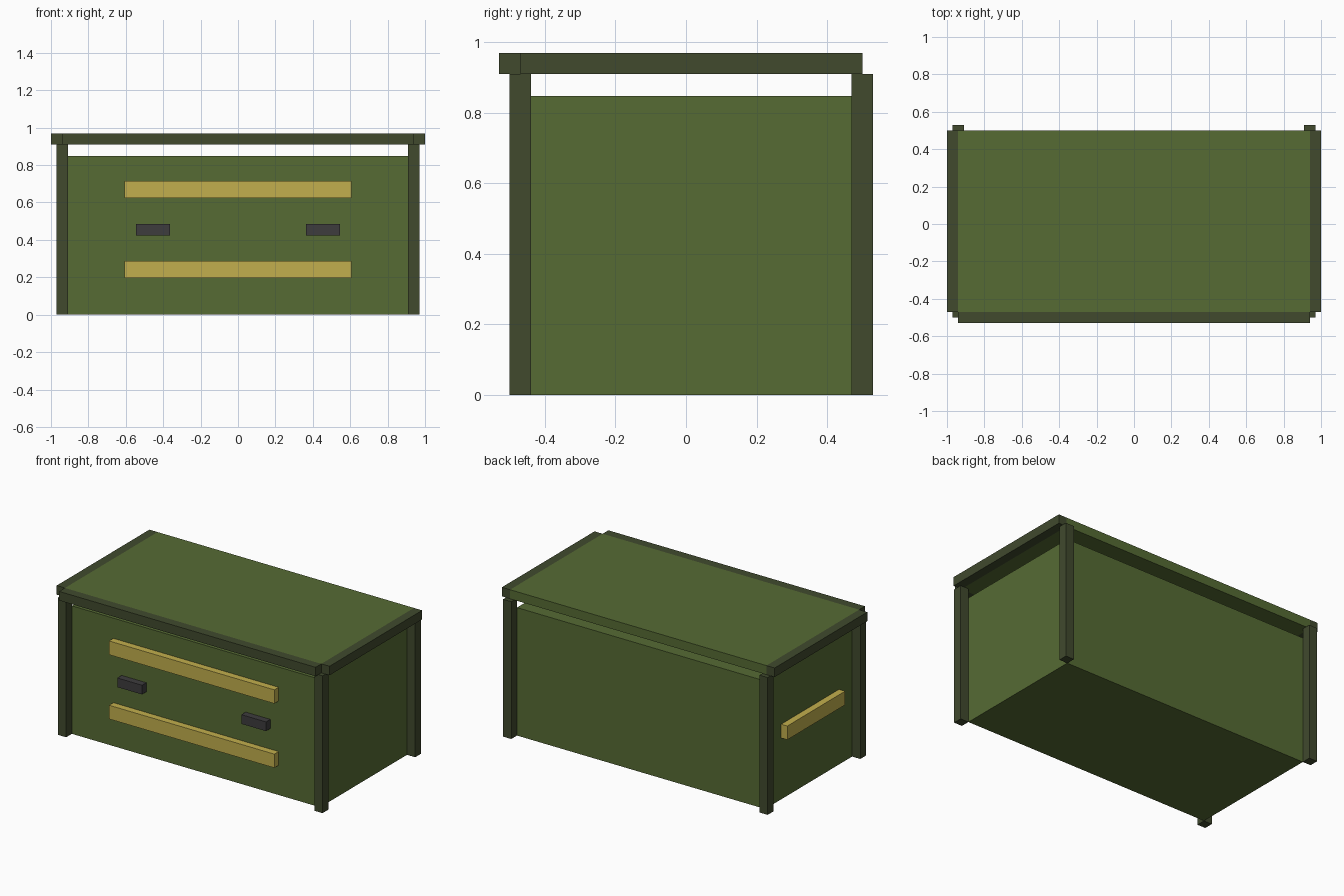
import bpy

if "Cube" in bpy.data.objects:
    bpy.data.objects.remove(bpy.data.objects["Cube"])


def material(name, rgb):
    m = bpy.data.materials.new(name)
    m.diffuse_color = (*rgb, 1)
    m.use_nodes = True
    m.node_tree.nodes["Principled BSDF"].inputs["Base Color"].default_value = m.diffuse_color
    return m


GREEN = material("green_panel", (0.093, 0.146, 0.034))
DARK = material("dark_trim", (0.052, 0.068, 0.027))
YELLOW = material("yellow_strip", (0.54, 0.43, 0.075))
BLACK = material("latch_metal", (0.048, 0.045, 0.048))


def box(name, xs, ys, zs, mat):
    """Box from its (min, max) extents on each axis."""
    spans = (xs, ys, zs)
    bpy.ops.mesh.primitive_cube_add(size=1, location=[(a + b) / 2 for a, b in spans])
    ob = bpy.context.object
    ob.name = name
    for v in ob.data.vertices:
        for i, (a, b) in enumerate(spans):
            v.co[i] *= b - a
    ob.data.materials.append(mat)
    return ob


W = 0.06                              # trim width
X, FRONT, BACK = 0.91, -0.44, 0.47    # body extents
LX, LF, LB = 0.94, -0.47, 0.50        # lid extents
LID = (0.91, 0.97)
PROUD = 0.045                         # strips stand off the body

# Chest body and raised lid
box("chest_body", (-X, X), (FRONT, BACK), (0, 0.848), GREEN)
box("lid_panel", (-LX, LX), (LF, LB), LID, GREEN)
box("lid_front_rim", (-LX, LX), (LF - W, LF), LID, DARK)

for side, s in (("left", -1), ("right", 1)):
    # Lid side rims
    box(f"lid_{side}_rim", sorted((s * LX, s * (LX + W))), (LF, LB), LID, DARK)
    # Posts just outside the body corners
    for end, ys in (("front", (FRONT - W, FRONT)), ("back", (BACK, BACK + W))):
        box(f"{end}_{side}_post", sorted((s * X, s * (X + W))), ys, (0, 0.91), DARK)
    # Latches
    box(f"{side}_latch", sorted((s * 0.364, s * 0.545)), (FRONT - PROUD, FRONT), (0.424, 0.485), BLACK)

# Strips across the front
for name, z in (("lower", 0.197), ("upper", 0.623)):
    box(f"{name}_front_strip", (-0.606, 0.606), (FRONT - PROUD, FRONT), (z, z + 0.091), YELLOW)

# Handle on the left end
box("left_handle", (-X - PROUD, -X), (-0.303, 0.303), (0.407, 0.498), YELLOW)
